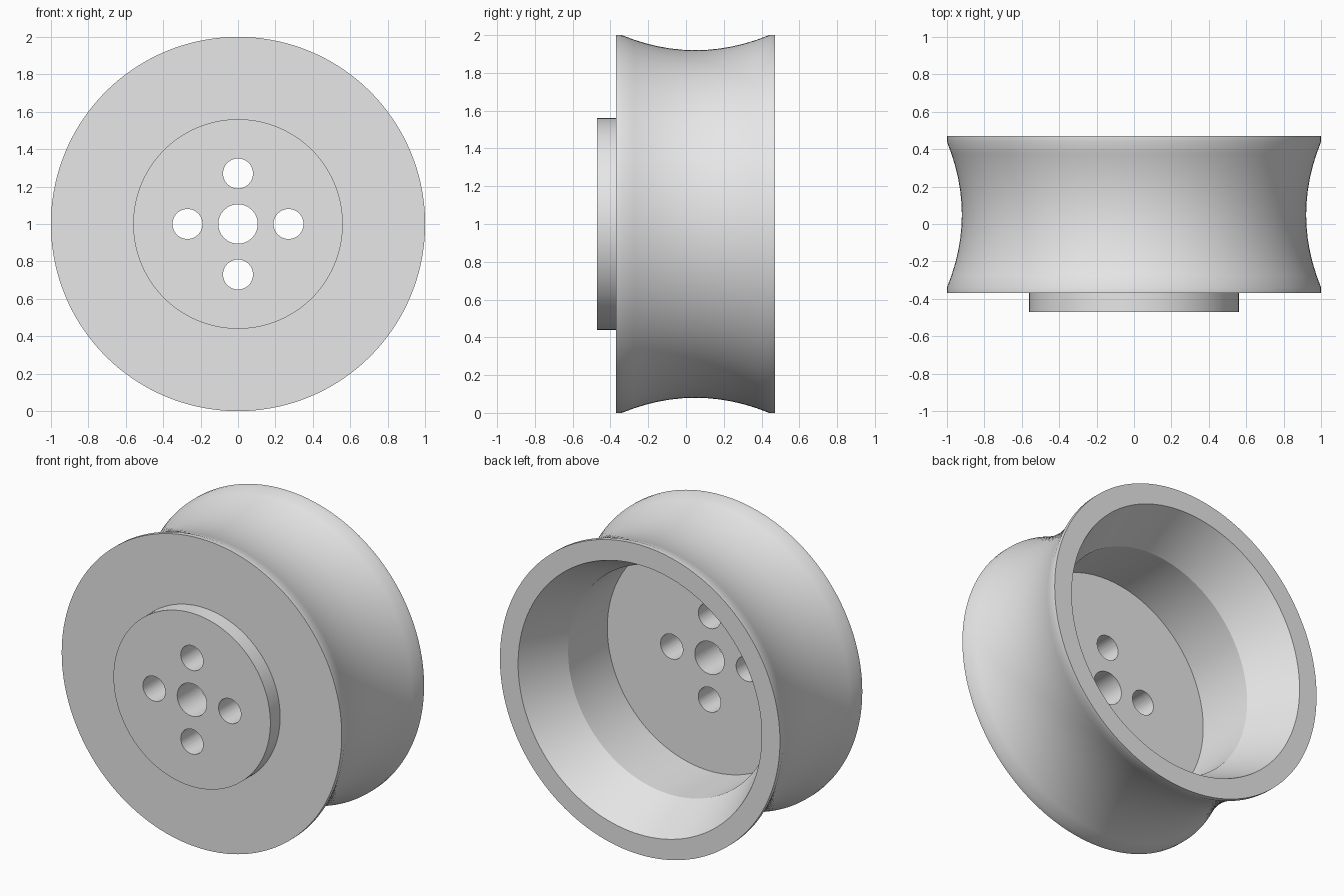
import bpy, bmesh, math
from mathutils import Matrix, Vector

cube = bpy.data.objects.get("Cube")
if cube:
    bpy.data.objects.remove(cube, do_unlink=True)

CENTRE_Z = 1.0

grey = bpy.data.materials.new("light_grey")
grey.use_nodes = True
colour = (0.8, 0.8, 0.8, 1)
grey.diffuse_color = colour
for node in grey.node_tree.nodes:
    if node.type == 'BSDF_PRINCIPLED':
        node.inputs["Base Color"].default_value = colour


def new_object(name, bm):
    bmesh.ops.recalc_face_normals(bm, faces=bm.faces[:])
    mesh = bpy.data.meshes.new(name)
    bm.to_mesh(mesh)
    bm.free()
    obj = bpy.data.objects.new(name, mesh)
    bpy.context.collection.objects.link(obj)
    mesh.materials.append(grey)
    return obj


def lathe(name, profile, steps=144):
    """Revolve a closed (radius, y) profile about the y axis."""
    bm = bmesh.new()
    rings = []
    for i in range(steps):
        a = math.tau * i / steps
        rings.append([bm.verts.new((r * math.cos(a), y, CENTRE_Z + r * math.sin(a)))
                      for r, y in profile])
    n = len(profile)
    for i in range(steps):
        here, there = rings[i], rings[(i + 1) % steps]
        for j in range(n):
            k = (j + 1) % n
            bm.faces.new((here[j], here[k], there[k], there[j]))
    return new_object(name, bm)


# Concave outer groove between the two rims
groove_mid, groove_half, groove_depth, cuts = 0.05, 0.39, 0.08, 12
groove = []
for i in range(cuts + 1):
    t = 2 * i / cuts - 1
    groove.append((1 - groove_depth * (1 - t * t), groove_mid + groove_half * t))

# Wheel section: bore, hub, front face, groove, back rim, hollow back
profile = [(0.105, -0.47), (0.56, -0.47), (0.56, -0.37), (1.0, -0.37)]
profile += groove
profile += [(1.0, 0.47), (0.87, 0.47), (0.73, 0.16), (0.73, -0.24), (0.105, -0.24)]
wheel = lathe("grooved_wheel", profile)

# Four bolt holes around the bore
bm = bmesh.new()
for i in range(4):
    a = math.tau * i / 4
    spot = Vector((0.27 * math.cos(a), -0.35, CENTRE_Z + 0.27 * math.sin(a)))
    bmesh.ops.create_cone(bm, cap_ends=True, segments=48, radius1=0.08, radius2=0.08,
                          depth=0.5,
                          matrix=Matrix.Translation(spot) @ Matrix.Rotation(math.pi / 2, 4, 'X'))
cutter = new_object("bolt_hole_cutter", bm)
cutter.hide_render = True

drill = wheel.modifiers.new("bolt_holes", 'BOOLEAN')
drill.operation = 'DIFFERENCE'
drill.solver = 'EXACT'
drill.object = cutter

bpy.ops.object.select_all(action='DESELECT')
wheel.select_set(True)
bpy.context.view_layer.objects.active = wheel
bpy.ops.object.modifier_apply(modifier=drill.name)
bpy.data.objects.remove(cutter, do_unlink=True)

# Smooth curves with crisp rims
bpy.ops.object.shade_smooth_by_angle(angle=math.radians(23))
